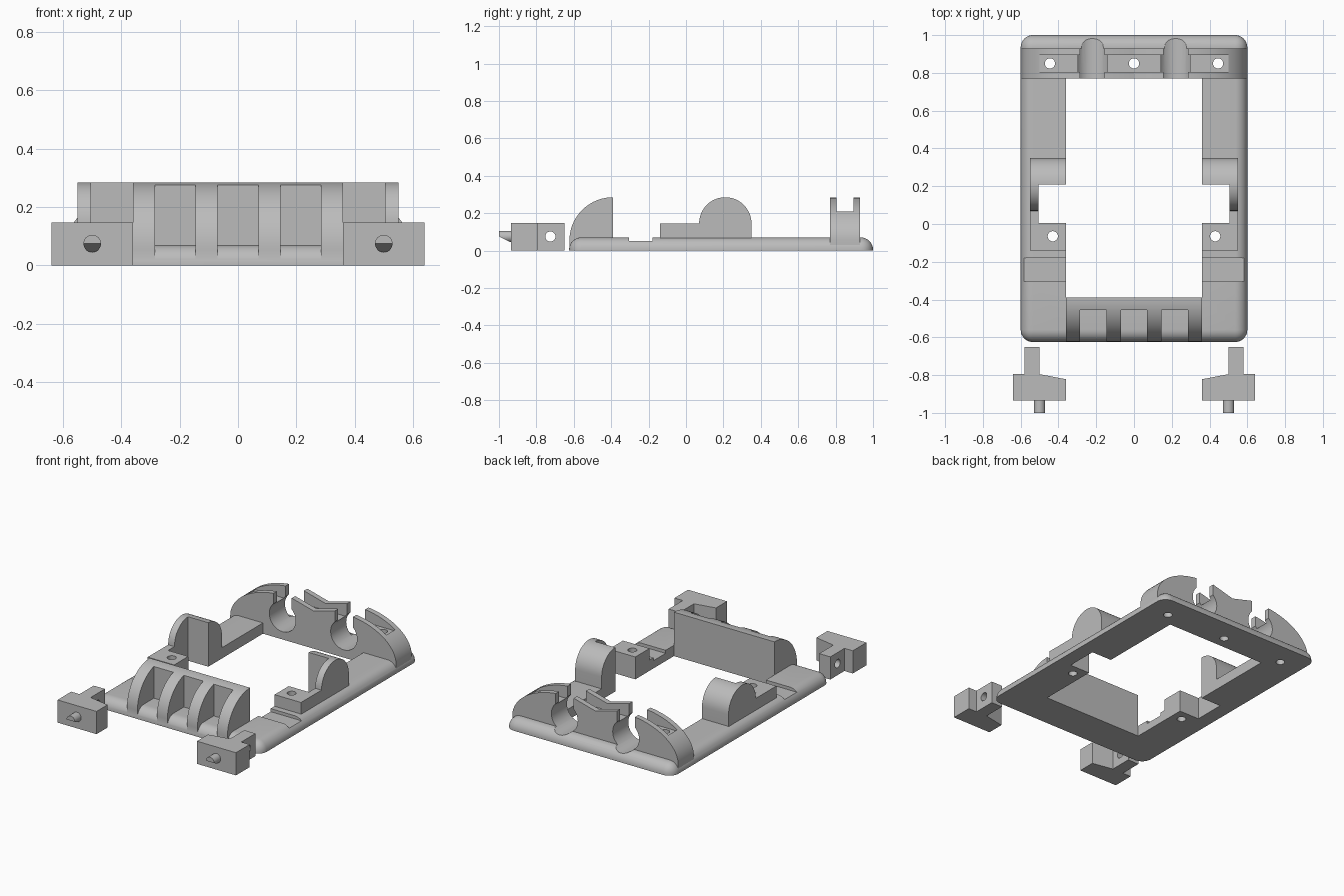
import bpy, bmesh, math
from mathutils import Vector

if "Cube" in bpy.data.objects:
    bpy.data.objects.remove(bpy.data.objects["Cube"])

grey = bpy.data.materials.new("plain grey")
grey.use_nodes = True
colour = (0.5, 0.5, 0.5, 1)
grey.diffuse_color = colour
grey.node_tree.nodes["Principled BSDF"].inputs["Base Color"].default_value = colour


def finish(name, bm):
    """Turn a bmesh into a named object."""
    bmesh.ops.recalc_face_normals(bm, faces=bm.faces)
    mesh = bpy.data.meshes.new(name)
    bm.to_mesh(mesh)
    bm.free()
    mesh.materials.append(grey)
    ob = bpy.data.objects.new(name, mesh)
    bpy.context.collection.objects.link(ob)
    return ob


def prism(name, points, axis, start, end):
    """Extrude a profile; points are (y,z), (x,z) or (x,y) for axis x, y, z."""
    bm = bmesh.new()
    place = {"x": lambda a, b: (start, a, b),
             "y": lambda a, b: (a, start, b),
             "z": lambda a, b: (a, b, start)}[axis]
    face = bm.faces.new([bm.verts.new(place(*p)) for p in points])
    out = bmesh.ops.extrude_face_region(bm, geom=[face])
    step = Vector([(end - start) * (axis == c) for c in "xyz"])
    bmesh.ops.translate(bm, vec=step, verts=[v for v in out["geom"] if isinstance(v, bmesh.types.BMVert)])
    return finish(name, bm)


def box(name, x0, x1, y0, y1, z0, z1):
    return prism(name, [(x0, y0), (x1, y0), (x1, y1), (x0, y1)], "z", z0, z1)


def arc(cx, cy, rx, ry, a0, a1, n=24):
    angles = [math.radians(a0 + (a1 - a0) * i / n) for i in range(n + 1)]
    return [(cx + rx * math.cos(a), cy + ry * math.sin(a)) for a in angles]


def rod(name, cx, cy, r, axis, start, end):
    return prism(name, arc(cx, cy, r, r, 0, 360, 32)[:-1], axis, start, end)


def boolean(target, other, operation="DIFFERENCE"):
    """Apply a boolean and discard the helper."""
    other.hide_render = True
    mod = target.modifiers.new("boolean", "BOOLEAN")
    mod.object, mod.operation, mod.solver = other, operation, "EXACT"
    bpy.context.view_layer.objects.active = target
    bpy.ops.object.modifier_apply(modifier=mod.name)
    bpy.data.objects.remove(other)


def smooth(ob):
    bpy.ops.object.select_all(action="DESELECT")
    ob.select_set(True)
    bpy.context.view_layer.objects.active = ob
    bpy.ops.object.shade_smooth_by_angle(angle=math.radians(25))


# Base plate with a rounded upper rim
bm = bmesh.new()
bmesh.ops.create_cube(bm, size=1)
for v in bm.verts:
    v.co = (v.co.x * 1.2, v.co.y * 1.625 + 0.1875, (v.co.z + 0.5) * 0.07)
rim = [e for e in bm.edges if max(v.co.z for v in e.verts) > 0.01]
bmesh.ops.bevel(bm, geom=rim, offset=0.065, segments=8, profile=0.5, affect="EDGES")
frame = finish("base_frame", bm)
boolean(frame, box("opening", -0.36, 0.36, -0.39, 0.77, -0.1, 0.2))

# Curved front guard with three pockets
guard = prism("front_guard", arc(-0.39, 0.055, 0.233, 0.23, 90, 180) + [(-0.623, 0), (-0.39, 0)],
              "x", -0.36, 0.36)
for x in (-0.215, 0, 0.215):
    boolean(guard, box("pocket", x - 0.07, x + 0.07, -0.8, -0.455, 0.02, 0.4))
boolean(frame, guard, "UNION")

# Side pivot blocks, floor notches and channels
for s in (-1, 1):
    profile = [(-0.14, 0.02), (0.35, 0.02)] + arc(0.21, 0.145, 0.14, 0.14, 0, 180) + [(-0.14, 0.145)]
    boolean(frame, prism("pivot_block", profile, "x", s * 0.36, s * 0.55), "UNION")
    boolean(frame, box("notch", *sorted((s * 0.3, s * 0.505)), 0.005, 0.21, -0.1, 0.4))
    boolean(frame, box("channel", *sorted((s * 0.3, s * 0.7)), -0.305, -0.18, 0.05, 0.1))
    boolean(frame, rod("block_hole", s * 0.43, -0.065, 0.027, "z", -0.1, 0.3))

# Rear wall: arched shoulders with a shallow valley between them
shoulder = arc(0.22, 0.055, 0.375, 0.23, 0, 90)
outline = [(0.595, 0.02)] + shoulder + [(0.15, 0.285), (0, 0.245), (-0.15, 0.285)]
outline += [(-x, z) for x, z in reversed(shoulder)] + [(-0.595, 0.02)]
wall = prism("rear_wall", outline, "y", 0.77, 0.93)
boolean(wall, box("screw_channel", -0.5, 0.5, 0.805, 0.895, 0.2, 0.4))
boolean(frame, wall, "UNION")

# Snap-in round bearings through the rear wall
for x in (-0.22, 0.22):
    boolean(frame, rod("bearing", x, 0.145, 0.095, "y", 0.7, 1.1))
    boolean(frame, box("bearing_slot", x - 0.065, x + 0.065, 0.7, 1.1, 0.15, 0.4))
for x in (-0.445, 0, 0.445):
    boolean(frame, rod("wall_hole", x, 0.85, 0.027, "z", -0.1, 0.4))
smooth(frame)

# Loose latches with tongue, cross hole and wedge-tipped peg
for s, side in ((-1, "right"), (1, "left")):
    plan = [(0.36, -0.935), (0.64, -0.935), (0.64, -0.795), (0.58, -0.795),
            (0.58, -0.65), (0.5, -0.65), (0.5, -0.795), (0.36, -0.822)]
    latch = prism(side + "_latch", [(s * x, y) for x, y in plan], "z", 0, 0.147)
    boolean(latch, rod("cross_hole", -0.725, 0.075, 0.027, "x", s * 0.3, s * 0.7))
    peg = rod("peg", s * 0.5, 0.075, 0.03, "y", -1, -0.92)
    wedge = [(-1.02, 0.085), (-0.935, 0.043), (-0.935, 0), (-1.02, 0)]
    boolean(peg, prism("wedge", wedge, "x", s * 0.4, s * 0.6))
    boolean(latch, peg, "UNION")
    smooth(latch)
